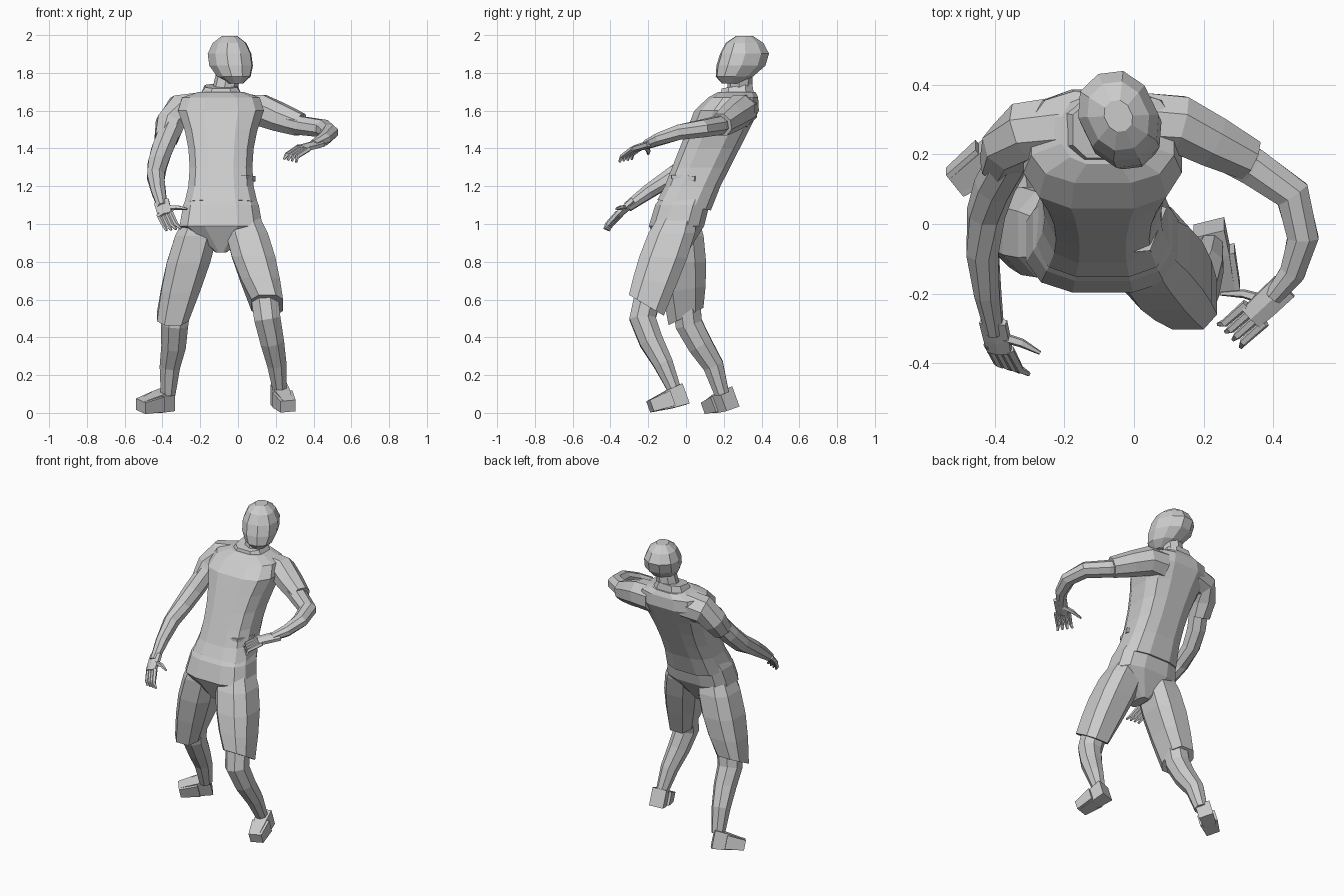
import bpy, bmesh
from math import cos, sin, tau, pi, radians, copysign
from mathutils import Vector

cube = bpy.data.objects.get("Cube")
if cube:
    bpy.data.objects.remove(cube)

shade = 0.6
grey = bpy.data.materials.new("plain grey")
grey.use_nodes = True
grey.diffuse_color = (shade, shade, shade, 1)
grey.node_tree.nodes["Principled BSDF"].inputs["Base Color"].default_value = grey.diffuse_color


def skin(name, rings):
    """Join rings of points into a closed, flat shaded tube."""
    bm = bmesh.new()
    loops = [[bm.verts.new(point) for point in ring] for ring in rings]
    for lower, upper in zip(loops, loops[1:]):
        for i in range(len(lower)):
            bm.faces.new((lower[i - 1], lower[i], upper[i], upper[i - 1]))
    bm.faces.new(loops[0])
    bm.faces.new(loops[-1])
    bmesh.ops.recalc_face_normals(bm, faces=bm.faces)
    mesh = bpy.data.meshes.new(name)
    bm.to_mesh(mesh)
    bm.free()
    mesh.materials.append(grey)
    bpy.context.collection.objects.link(bpy.data.objects.new(name, mesh))


def level_ring(centre, width, depth, sides=12, power=0.7, yaw=0, slope=0):
    """Rounded box outline, level unless sloped from front to back."""
    ring = []
    for i in range(sides):
        angle = tau * (i + 0.5) / sides
        across = width * copysign(abs(cos(angle)) ** power, cos(angle))
        along = depth * copysign(abs(sin(angle)) ** power, sin(angle))
        x = across * cos(yaw) - along * sin(yaw)
        y = across * sin(yaw) + along * cos(yaw)
        ring.append(Vector(centre) + Vector((x, y, slope * y)))
    return ring


def limb(name, path, start, end, sides=8, across=(0, 0, 1), wide=1):
    """Tube along a path, tapering from start to end radius, widened along one axis."""
    points = [Vector(point) for point in path]
    last = len(points) - 1
    rings = []
    for k, point in enumerate(points):
        direction = (points[min(k + 1, last)] - points[max(k - 1, 0)]).normalized()
        first = Vector(across)
        first = (first - direction * first.dot(direction)).normalized()
        second = direction.cross(first)
        radius = start + (end - start) * (k / last) ** 2
        angles = [tau * (i + 0.5) / sides for i in range(sides)]
        rings.append([point + radius * (first * wide * cos(angle) + second * sin(angle))
                      for angle in angles])
    skin(name, rings)


def shorts_leg(name, hip, hem, slope):
    """Leg of the shorts, tucked into the hips, with a slanted hem."""
    steps = 5
    rings = []
    for k in range(steps):
        part = k / (steps - 1)
        centre = Vector(hip).lerp(Vector(hem), part)
        size = 1 - 0.35 * part ** 2 - 0.35 * (1 - part) ** 4
        rings.append(level_ring(centre, 0.136 * size, 0.15 * size, sides=8,
                                slope=slope * part ** 4))
    skin(name, rings)


def hand(side, wrist, knuckle, tip, step, thumb):
    """Palm, four bent fingers spaced by step, and a thumb."""
    wrist, knuckle, tip, step, thumb = map(Vector, (wrist, knuckle, tip, step, thumb))
    palm = knuckle - wrist
    limb(side + "_palm", [wrist - palm * 0.3, wrist + palm * 0.5, knuckle], 0.02, 0.018,
         sides=6, across=step, wide=2.3)
    bend = knuckle.lerp(tip, 0.5) + palm * 0.25
    for i in range(4):
        offset = step * (i - 1.5)
        limb(f"{side}_finger_{i + 1}",
             [knuckle - palm * 0.2 + offset, bend + offset, tip + offset * 1.2],
             0.014, 0.007, sides=5)
    limb(side + "_thumb", [wrist + palm * 0.3, wrist.lerp(thumb, 0.6), thumb],
         0.016, 0.006, sides=5)


# Shirt: leans back, narrow at the waist, broad at the chest, closed by the shoulders
body_x = -0.09
shirt = []
for k in range(6):
    height = 1.1 + k / 10
    lean = -0.01 + 0.045 * k
    shirt.append(level_ring((body_x, lean, height), 0.17 + 0.7 * (height - 1.3) ** 2,
                            0.145 + k * 0.006, slope=-0.2 if k == 0 else 0))
shirt.append(level_ring((body_x, 0.25, 1.67), 0.21, 0.135))
shirt.append(level_ring((body_x, 0.27, 1.7), 0.12, 0.1))
skin("shirt", shirt)
skin("collar", [level_ring((body_x, 0.27, 1.66), 0.13, 0.1, sides=8),
                level_ring((body_x, 0.27, 1.73), 0.09, 0.085, sides=8, slope=0.15)])
limb("shirt_fold", [(-0.07, -0.08, 1.25), (0.04, -0.07, 1.25), (0.08, 0.05, 1.24)],
     0.01, 0.02, sides=4)

# Neck, and an egg shaped head with the chin drawn forward
limb("neck", [(-0.08, 0.28, 1.66), (-0.05, 0.29, 1.8)], 0.068, 0.064)
head = []
for k in range(6):
    polar = radians(160 - k * 28)
    chin = max(0, -cos(polar))
    centre = (-0.045 + 0.035 * chin, 0.31 - 0.08 * chin, 1.87 + 0.133 * cos(polar))
    head.append(level_ring(centre, 0.114 * sin(polar), 0.138 * sin(polar),
                           sides=10, power=0.9, yaw=pi / 7))
skin("head", head)

# Shorts
skin("shorts_waist", [level_ring((body_x, -0.06, 0.85), 0.03, 0.07),
                      level_ring((body_x, -0.05, 0.99), 0.225, 0.15),
                      level_ring((body_x, -0.02, 1.1), 0.205, 0.147),
                      level_ring((body_x, 0.02, 1.18), 0.17, 0.13)])
shorts_leg("left_shorts_leg", (0.01, -0.03, 1.08), (0.155, -0.21, 0.57), -0.6)
shorts_leg("right_shorts_leg", (-0.18, -0.04, 1.08), (-0.345, 0, 0.51), 0.5)

# Shins and feet
depth_axis = (0, 1, 0)
limb("left_shin", [(0.14, -0.2, 0.62), (0.155, -0.23, 0.5), (0.18, -0.185, 0.38),
                   (0.205, -0.12, 0.26), (0.22, -0.06, 0.12)], 0.078, 0.038, across=depth_axis)
limb("right_shin", [(-0.32, 0, 0.6), (-0.335, 0.015, 0.47), (-0.34, 0.075, 0.36),
                    (-0.36, 0.145, 0.25), (-0.37, 0.19, 0.1)], 0.08, 0.042, across=depth_axis)
for name, heel, toe in (("left_foot", (0.215, -0.01, 0.1), (0.265, -0.19, 0.035)),
                        ("right_foot", (-0.36, 0.23, 0.075), (-0.515, 0.12, 0.035))):
    middle = Vector(heel).lerp(Vector(toe), 0.4)
    limb(name, [heel, middle, toe], 0.08, 0.045, sides=4, across=(1, 0, 0), wide=0.8)
    limb(name + "_sole", [middle, toe], 0.06, 0.045, sides=4, across=(1, 0, 0), wide=1.3)

# Sleeves and arms
limb("left_sleeve", [(0.03, 0.29, 1.6), (0.13, 0.285, 1.6), (0.22, 0.24, 1.565),
                     (0.33, 0.185, 1.525)], 0.093, 0.065)
limb("left_arm", [(0.22, 0.23, 1.55), (0.34, 0.165, 1.52), (0.455, 0.085, 1.505),
                  (0.485, -0.04, 1.485), (0.455, -0.14, 1.45), (0.4, -0.21, 1.42)],
     0.06, 0.028, wide=0.9)
limb("right_sleeve", [(-0.2, 0.28, 1.61), (-0.31, 0.265, 1.6), (-0.36, 0.22, 1.53),
                      (-0.38, 0.165, 1.45)], 0.094, 0.066, across=depth_axis)
limb("right_arm", [(-0.35, 0.2, 1.52), (-0.4, 0.11, 1.4), (-0.425, 0.03, 1.32),
                   (-0.435, -0.08, 1.25), (-0.42, -0.2, 1.17), (-0.4, -0.31, 1.09)],
     0.062, 0.028, across=depth_axis)
hand("left", (0.41, -0.2, 1.42), (0.335, -0.27, 1.4), (0.275, -0.32, 1.335),
     (0.018, -0.018, -0.004), (0.25, -0.2, 1.37))
hand("right", (-0.4, -0.3, 1.1), (-0.385, -0.365, 1.045), (-0.34, -0.42, 0.97),
     (0.021, -0.006, 0.003), (-0.27, -0.37, 1.08))
